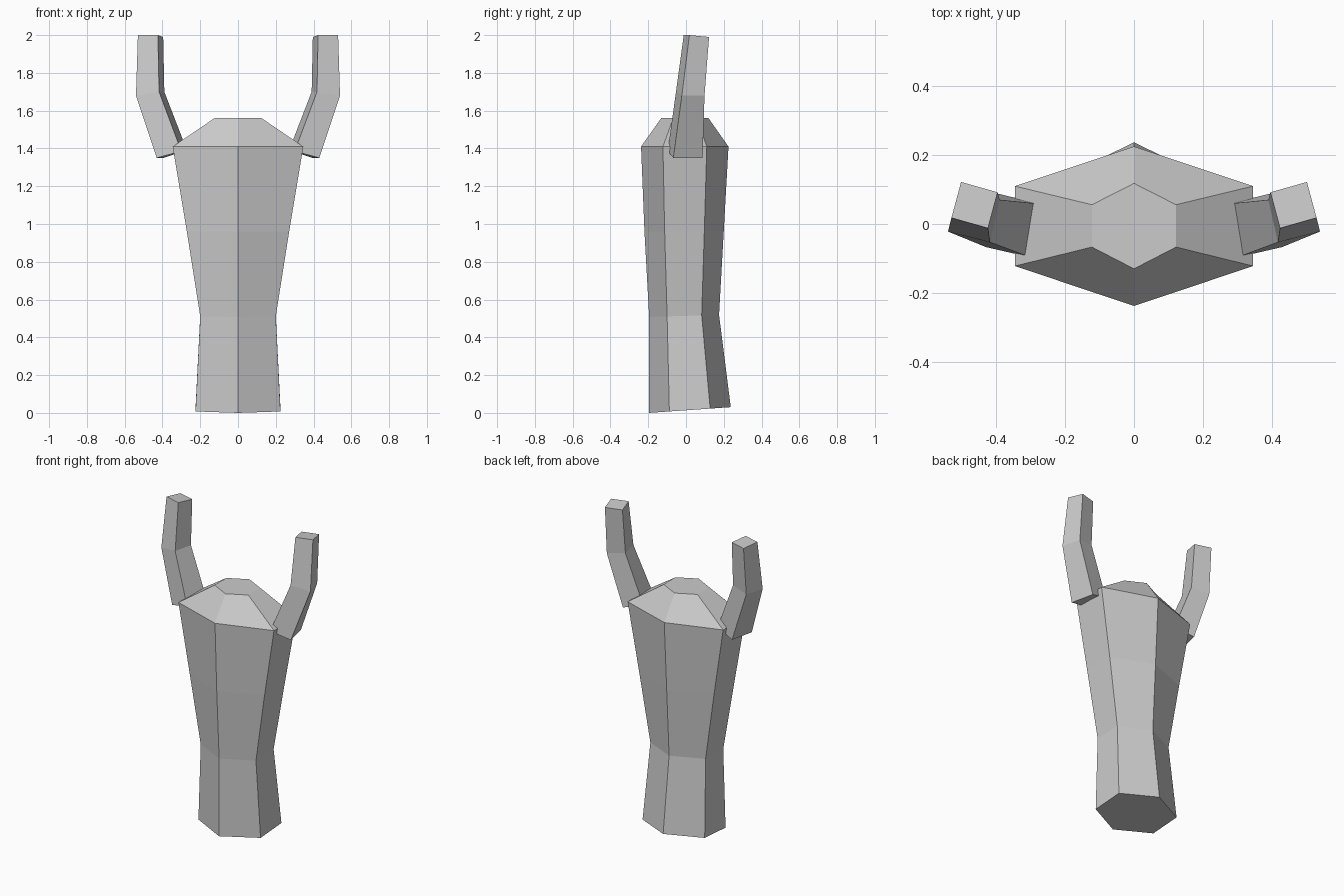
import bpy, bmesh

if "Cube" in bpy.data.objects:
    bpy.data.objects.remove(bpy.data.objects["Cube"])


def loft(name, rings):
    """Skin a stack of equal-length point rings and cap both ends."""
    bm = bmesh.new()
    loops = [[bm.verts.new(p) for p in ring] for ring in rings]
    n = len(loops[0])
    for a, b in zip(loops, loops[1:]):
        for i in range(n):
            j = (i + 1) % n
            bm.faces.new((a[i], a[j], b[j], b[i]))
    bm.faces.new(loops[0][::-1])
    bm.faces.new(loops[-1])
    bmesh.ops.recalc_face_normals(bm, faces=bm.faces[:])
    mesh = bpy.data.meshes.new(name)
    bm.to_mesh(mesh)
    bm.free()
    obj = bpy.data.objects.new(name, mesh)
    bpy.context.collection.objects.link(obj)
    return obj


def hex_ring(half_x, front, side_front, side_back, back, z, tilt=0.0):
    """Six-sided section; tilt raises z with y, starting at the front point."""
    pts = [(0, front), (half_x, side_front), (half_x, side_back),
           (0, back), (-half_x, side_back), (-half_x, side_front)]
    return [(x, y, z + tilt * (y - front)) for x, y in pts]


# Tapered hexagonal trunk with a sloped shoulder cap
loft("trunk", [
    hex_ring(0.225, -0.197, -0.088, 0.128, 0.237, 0.0, 0.07),
    hex_ring(0.20, -0.195, -0.10, 0.083, 0.175, 0.508, 0.03),
    hex_ring(0.271, -0.22, -0.113, 0.097, 0.20, 0.96, 0.01),
    hex_ring(0.346, -0.238, -0.122, 0.11, 0.225, 1.41),
    hex_ring(0.122, -0.13, -0.067, 0.056, 0.118, 1.562),
])

# Bent four-sided prong, mirrored to the other side
prong = loft("prong", [
    [(0.30, -0.097, 1.385), (0.43, -0.067, 1.35),
     (0.395, 0.088, 1.35), (0.27, 0.058, 1.39)],
    [(0.418, -0.053, 1.70), (0.54, -0.022, 1.68),
     (0.505, 0.098, 1.68), (0.39, 0.07, 1.70)],
    [(0.424, -0.012, 2.0), (0.53, 0.018, 2.0),
     (0.502, 0.122, 1.99), (0.396, 0.092, 1.99)],
])
mirror = prong.modifiers.new("mirror", 'MIRROR')
mirror.use_mirror_merge = False
